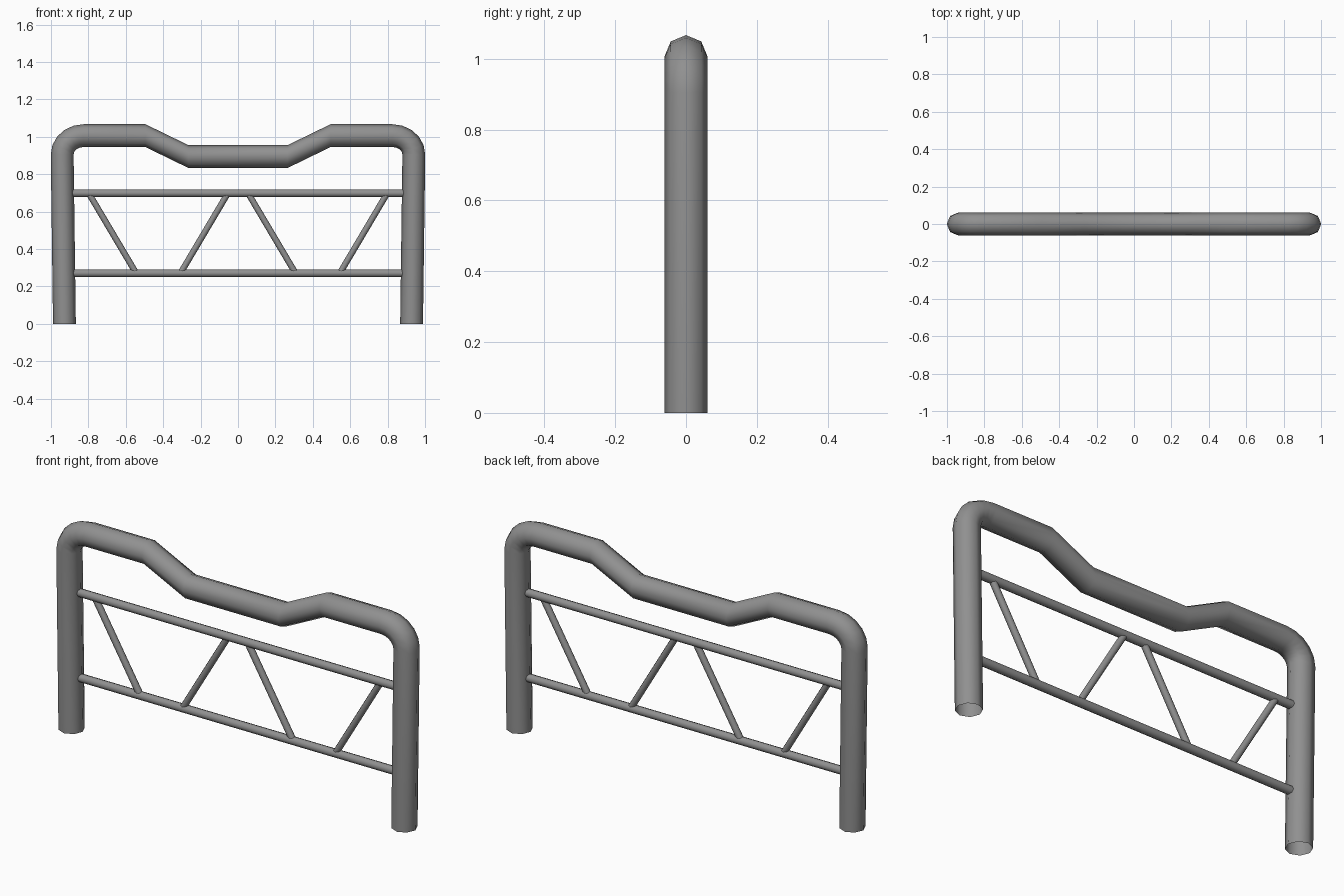
import bpy, bmesh, math
from mathutils import Vector

if "Cube" in bpy.data.objects:
    bpy.data.objects.remove(bpy.data.objects["Cube"])

SIDES = 8

# Dark grey painted metal
metal = bpy.data.materials.new("dark_grey_metal")
metal.diffuse_color = (0.28, 0.28, 0.28, 1)
metal.use_nodes = True
metal.node_tree.nodes["Principled BSDF"].inputs["Base Color"].default_value = metal.diffuse_color


def sweep(name, path, radius):
    """Open round tube along a planar path of (x, z, ring angle) points."""
    bm = bmesh.new()
    rings = []
    for x, z, a in path:
        n = Vector((math.cos(a), 0, math.sin(a)))
        ring = []
        for i in range(SIDES):
            t = 2 * math.pi * i / SIDES
            co = Vector((x, 0, z)) + radius * (math.cos(t) * n + Vector((0, math.sin(t), 0)))
            ring.append(bm.verts.new(co))
        rings.append(ring)
    for a, b in zip(rings, rings[1:]):
        for i in range(SIDES):
            j = (i + 1) % SIDES
            bm.faces.new((a[i], a[j], b[j], b[i]))
    bmesh.ops.recalc_face_normals(bm, faces=bm.faces)
    for f in bm.faces:
        f.smooth = True
    mesh = bpy.data.meshes.new(name)
    bm.to_mesh(mesh)
    bm.free()
    mesh.materials.append(metal)
    ob = bpy.data.objects.new(name, mesh)
    bpy.context.collection.objects.link(ob)
    return ob


def rod(name, p, q, radius):
    a = math.atan2(q[1] - p[1], q[0] - p[0]) + math.pi / 2
    return sweep(name, [(*p, a), (*q, a)], radius)


# Main frame: legs, rounded corners and dipped top rail
half = [(-0.928, 0.0, math.pi)]
for k in range(6):
    a = math.pi - k * math.pi / 10
    half.append((-0.825 + 0.115 * math.cos(a), 0.905 + 0.101 * math.sin(a), a))
half += [(-0.495, 1.006, math.pi / 2), (-0.265, 0.894, math.pi / 2)]
path = half + [(-x, z, math.pi - a) for x, z, a in reversed(half)]
sweep("main_frame", path, 0.061)

# Horizontal rails
rod("upper_rail", (-0.888, 0.698), (0.888, 0.698), 0.021)
rod("lower_rail", (-0.888, 0.27), (0.888, 0.27), 0.021)

# Diagonal braces, mirrored left to right
for side, s in (("left", -1), ("right", 1)):
    rod(f"outer_brace_{side}", (s * 0.795, 0.693), (s * 0.549, 0.278), 0.0165)
    rod(f"inner_brace_{side}", (s * 0.057, 0.693), (s * 0.303, 0.278), 0.0165)
